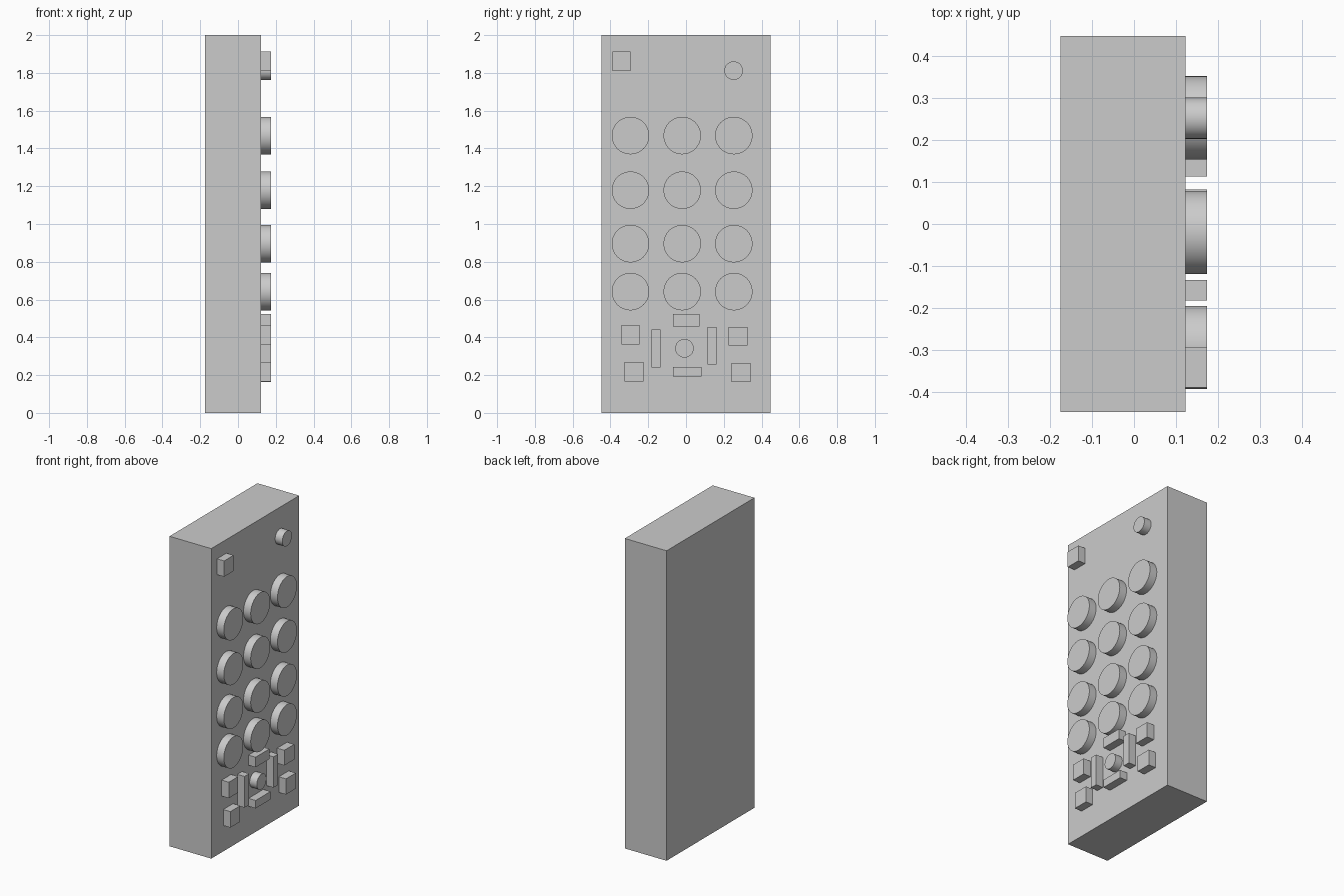
import bpy
import bmesh
from math import radians
from mathutils import Matrix, Vector

if "Cube" in bpy.data.objects:
    bpy.data.objects.remove(bpy.data.objects["Cube"], do_unlink=True)

BACK, FACE, KEY_TOP = -0.175, 0.123, 0.174

grey = bpy.data.materials.new("plain grey")
grey.use_nodes = True
grey.diffuse_color = (0.6, 0.6, 0.6, 1)
grey.node_tree.nodes["Principled BSDF"].inputs["Base Color"].default_value = grey.diffuse_color


def finish(name, bm):
    mesh = bpy.data.meshes.new(name)
    bm.to_mesh(mesh)
    bm.free()
    mesh.materials.append(grey)
    obj = bpy.data.objects.new(name, mesh)
    bpy.context.collection.objects.link(obj)
    return obj


def box(name, y0, y1, z0, z1, x0=FACE, x1=KEY_TOP):
    bm = bmesh.new()
    centre = Vector((x0 + x1, y0 + y1, z0 + z1)) / 2
    size = Matrix.Diagonal((x1 - x0, y1 - y0, z1 - z0, 1))
    bmesh.ops.create_cube(bm, size=1, matrix=Matrix.Translation(centre) @ size)
    return finish(name, bm)


def round_key(name, y, z, radius):
    bm = bmesh.new()
    place = Matrix.Translation(((FACE + KEY_TOP) / 2, y, z))
    bmesh.ops.create_cone(bm, cap_ends=True, segments=64, radius1=radius, radius2=radius,
                          depth=KEY_TOP - FACE,
                          matrix=place @ Matrix.Rotation(radians(90), 4, "Y"))
    obj = finish(name, bm)
    bpy.ops.object.select_all(action="DESELECT")
    obj.select_set(True)
    bpy.context.view_layer.objects.active = obj
    bpy.ops.object.shade_smooth_by_angle(angle=radians(30))


# Handset slab
box("body", -0.448, 0.448, 0, 2, BACK, FACE)

# Number pad, on the +x face
for row, z in enumerate((1.468, 1.179, 0.896, 0.642), 1):
    for column, y in zip(("left", "middle", "right"), (-0.294, -0.02, 0.253)):
        round_key(f"number_key_{row}_{column}", y, z, 0.099)

# Keys at the top
round_key("power_key", 0.252, 1.812, 0.049)
box("source_key", -0.39, -0.294, 1.81, 1.912)

# Direction pad
round_key("select_key", -0.008, 0.342, 0.049)
box("arrow_key_up", -0.069, 0.072, 0.458, 0.523)
box("arrow_key_down", -0.069, 0.082, 0.193, 0.244)
box("arrow_key_left", -0.182, -0.134, 0.241, 0.442)
box("arrow_key_right", 0.113, 0.161, 0.257, 0.456)

# Square corner keys
box("corner_key_upper_left", -0.342, -0.246, 0.363, 0.466)
box("corner_key_lower_left", -0.326, -0.226, 0.167, 0.27)
box("corner_key_upper_right", 0.224, 0.325, 0.358, 0.456)
box("corner_key_lower_right", 0.241, 0.341, 0.164, 0.265)
